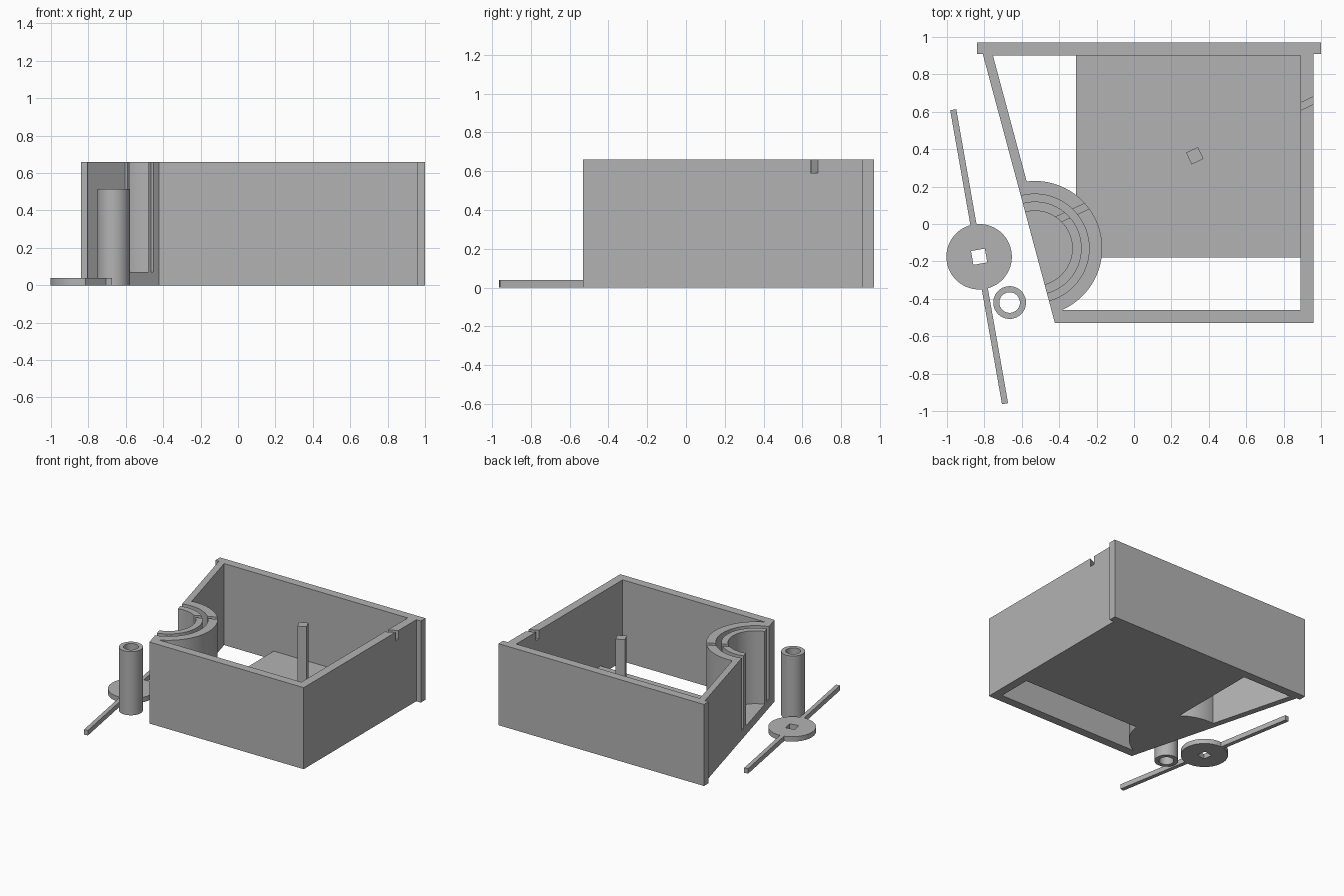
import bpy, bmesh
from math import cos, sin, pi, radians

cube = bpy.data.objects.get("Cube")
if cube:
    bpy.data.objects.remove(cube, do_unlink=True)

grey = bpy.data.materials.new("plain_grey")
grey.use_nodes = True
COLOUR = (0.45, 0.45, 0.45, 1)
grey.diffuse_color = COLOUR
grey.node_tree.nodes["Principled BSDF"].inputs["Base Color"].default_value = COLOUR


def prism(name, points, z0, z1):
    """Extrude a flat counter-clockwise outline from z0 to z1."""
    bm = bmesh.new()
    face = bm.faces.new([bm.verts.new((x, y, z0)) for x, y in points])
    top = bmesh.ops.extrude_face_region(bm, geom=[face])["geom"]
    bmesh.ops.translate(bm, vec=(0, 0, z1 - z0),
                        verts=[v for v in top if isinstance(v, bmesh.types.BMVert)])
    bmesh.ops.recalc_face_normals(bm, faces=bm.faces)
    mesh = bpy.data.meshes.new(name)
    bm.to_mesh(mesh)
    bm.free()
    mesh.materials.append(grey)
    obj = bpy.data.objects.new(name, mesh)
    bpy.context.collection.objects.link(obj)
    return obj


def arc(cx, cy, r, start=0, end=2 * pi, steps=64):
    return [(cx + r * cos(start + (end - start) * i / steps),
             cy + r * sin(start + (end - start) * i / steps)) for i in range(steps + 1)]


def circle(cx, cy, r):
    return arc(cx, cy, r)[:-1]


def rect(x0, x1, y0, y1):
    return [(x0, y0), (x1, y0), (x1, y1), (x0, y1)]


def turned_rect(cx, cy, w, h, angle):
    c, s = cos(angle), sin(angle)
    return [(cx + x * c - y * s, cy + x * s + y * c)
            for x, y in rect(-w / 2, w / 2, -h / 2, h / 2)]


def activate(obj):
    bpy.ops.object.select_all(action="DESELECT")
    obj.select_set(True)
    bpy.context.view_layer.objects.active = obj


def cut(obj, cutter):
    mod = obj.modifiers.new("cut", "BOOLEAN")
    mod.operation, mod.solver, mod.object = "DIFFERENCE", "EXACT", cutter
    activate(obj)
    bpy.ops.object.modifier_apply(modifier=mod.name)


def smooth(obj):
    activate(obj)
    bpy.ops.object.shade_smooth_by_angle(angle=radians(30))


H, FLOOR = 0.66, 0.07
TILT = radians(15)          # lean of the slanted side wall
CX, CY = -0.53, -0.13       # centre of the round alcove


def slant_x(y):
    return CX - (y - CY) * sin(TILT) / cos(TILT)


# Straight walls and floor of the box
prism("back_wall", [(-0.84, 0.91), (-0.806, 0.91), (-0.806, 0.9), (0.96, 0.9),
                    (0.96, 0.91), (1.0, 0.91), (1.0, 0.97), (-0.84, 0.97)], 0, H)
right_wall = prism("right_wall", rect(0.89, 0.96, -0.46, 0.9), 0, H)
prism("front_wall", [(slant_x(-0.53), -0.53), (0.96, -0.53),
                     (0.96, -0.46), (slant_x(-0.46), -0.46)], 0, H)
prism("slanted_wall", [(slant_x(0.185), 0.185), (slant_x(0.185) + 0.052, 0.185),
                       (slant_x(0.9) + 0.052, 0.9), (slant_x(0.9), 0.9)], 0, H)
prism("floor_plate", rect(-0.31, 0.89, -0.18, 0.9), 0, FLOOR)

# Alcove: half-round floor and two curved walls with a slot between them
A0, A1 = TILT - pi / 2, TILT + pi / 2


def half_ring(name, r_in, r_out):
    return prism(name, arc(CX, CY, r_out, A0, A1) + arc(CX, CY, r_in, A1, A0), FLOOR, H)


alcove_floor = prism("alcove_floor", arc(CX, CY, 0.36, A0, A1), 0, FLOOR)
outer_ring = half_ring("alcove_outer_wall", 0.29, 0.36)
inner_ring = half_ring("alcove_inner_wall", 0.20, 0.25)

# Notches in one line across the alcove walls and the right wall
LINE = radians(25)
notch = prism("notch_cutter", turned_rect(0.3, 0.353, 1.77, 0.036, LINE), 0.59, 0.8)
for part in (right_wall, outer_ring, inner_ring):
    cut(part, notch)
prism("square_post", turned_rect(0.325, 0.365, 0.07, 0.07, LINE), FLOOR, H)

# Loose disc with a square hole and two long arms
DX, DY, SPIN = -0.828, -0.175, radians(10)
disc = prism("arm_disc", circle(DX, DY, 0.175), 0, 0.04)
hole = prism("hole_cutter", turned_rect(DX, DY, 0.075, 0.075, SPIN), -0.1, 0.1)
cut(disc, hole)
for name, side in (("back_arm", 1), ("front_arm", -1)):
    mid = side * 0.483
    prism(name, turned_rect(DX - mid * sin(SPIN), DY + mid * cos(SPIN),
                            0.033, 0.63, SPIN), 0, 0.04)

# Loose standing tube
tube = prism("tube", circle(-0.665, -0.42, 0.0875), 0, 0.515)
bore = prism("bore_cutter", circle(-0.665, -0.42, 0.055), -0.1, 0.7)
cut(tube, bore)

for obj in (alcove_floor, outer_ring, inner_ring, disc, tube):
    smooth(obj)
for cutter in (notch, hole, bore):
    bpy.data.objects.remove(cutter, do_unlink=True)
